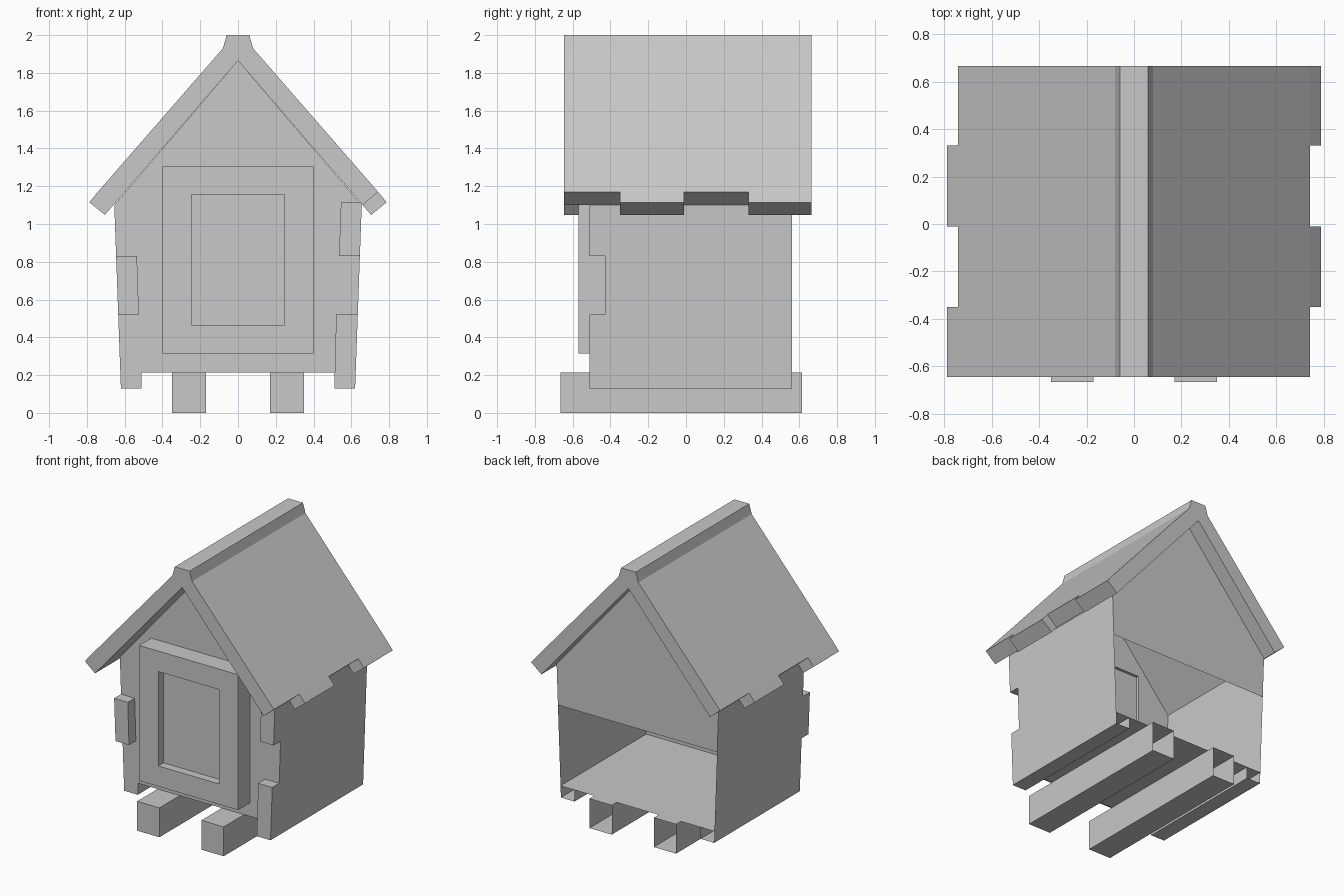
import bpy
import bmesh

cube = bpy.data.objects.get("Cube")
if cube:
    bpy.data.objects.remove(cube, do_unlink=True)

grey = bpy.data.materials.new("plain grey")
grey.use_nodes = True
COLOUR = (0.58, 0.58, 0.58, 1)
grey.diffuse_color = COLOUR
grey.node_tree.nodes["Principled BSDF"].inputs["Base Color"].default_value = COLOUR

# Main dimensions
FRONT, BACK, QUOIN = -0.43, 0.56, -0.51
BASE, FLOOR, EAVE, APEX = 0.13, 0.215, 1.1, 1.865
FOOT, SHOULDER, SILL = 0.62, 0.655, 0.51


def wall_x(z):
    """Half width of the leaning side walls at height z."""
    return FOOT + (SHOULDER - FOOT) * (z - BASE) / (EAVE - BASE)


def finish(name, bm):
    bmesh.ops.remove_doubles(bm, verts=bm.verts, dist=0.0005)
    mesh = bpy.data.meshes.new(name)
    bm.to_mesh(mesh)
    bm.free()
    mesh.materials.append(grey)
    obj = bpy.data.objects.new(name, mesh)
    bpy.context.collection.objects.link(obj)
    return obj


def sheets(name, polygons, mirror=False):
    """Thin surface from polygons, optionally repeated across x = 0."""
    bm = bmesh.new()
    for poly in polygons:
        bm.faces.new([bm.verts.new(p) for p in poly])
        if mirror:
            bm.faces.new([bm.verts.new((-x, y, z)) for x, y, z in reversed(poly)])
    return finish(name, bm)


def prism(name, profile, y0, y1, open_back=False):
    """Extrude an x-z profile along y."""
    bm = bmesh.new()
    a = [bm.verts.new((x, y0, z)) for x, z in profile]
    b = [bm.verts.new((x, y1, z)) for x, z in profile]
    bm.faces.new(a)
    if not open_back:
        bm.faces.new(b[::-1])
    n = len(profile)
    for i in range(n):
        j = (i + 1) % n
        bm.faces.new((a[j], a[i], b[i], b[j]))
    bmesh.ops.recalc_face_normals(bm, faces=bm.faces)
    return finish(name, bm)


def rect(half, z0, z1, y):
    return [(-half, y, z0), (half, y, z0), (half, y, z1), (-half, y, z1)]


def band(loop_a, loop_b):
    """Quads joining two matching loops."""
    n = len(loop_a)
    return [(loop_a[i], loop_a[(i + 1) % n], loop_b[(i + 1) % n], loop_b[i])
            for i in range(n)]


# Front wall with the door opening
DOOR, D0, D1 = 0.4, 0.315, 1.305
half_front = [(0, FLOOR), (SILL, FLOOR), (SILL, BASE), (FOOT, BASE), (SHOULDER, EAVE),
              (0, APEX), (0, D1), (DOOR, D1), (DOOR, D0), (0, D0)]
sheets("front_wall", [[(x, FRONT, z) for x, z in half_front]], mirror=True)

# Back gable above the open back
g = wall_x(0.8)
sheets("back_gable", [[(-g, BACK, 0.8), (-SHOULDER, BACK, EAVE), (0, BACK, APEX),
                       (SHOULDER, BACK, EAVE), (g, BACK, 0.8)]])

# Side walls
sheets("side_walls", [[(FOOT, FRONT, BASE), (FOOT, BACK, BASE),
                       (SHOULDER, BACK, EAVE), (SHOULDER, FRONT, EAVE)]], mirror=True)

# Floor and hollow side sills
f = wall_x(FLOOR)
sheets("floor", [[(-f, FRONT, FLOOR), (f, FRONT, FLOOR), (f, BACK, FLOOR), (-f, BACK, FLOOR)]])
sheets("side_sills", [
    [(FOOT, FRONT, BASE), (SILL, FRONT, BASE), (SILL, BACK, BASE), (FOOT, BACK, BASE)],
    [(SILL, FRONT, BASE), (SILL, FRONT, FLOOR), (SILL, BACK, FLOOR), (SILL, BACK, BASE)],
], mirror=True)

# Door frame with a recessed panel
outer = rect(DOOR, D0, D1, -0.57)
inner = rect(0.245, 0.465, 1.155, -0.57)
panel = rect(0.245, 0.465, 1.155, QUOIN)
rear = rect(DOOR, D0, D1, FRONT)
sheets("door", band(rear, outer) + band(outer, inner) + band(inner, panel) + [panel]
       + [rect(DOOR, D0, D1, -0.45)[::-1]])

# Corner blocks on the front wall
for name, side, z0, z1, depth in (("lower_right_block", 1, BASE, 0.52, 0.51),
                                  ("upper_right_block", 1, 0.83, 1.115, 0.535),
                                  ("left_block", -1, 0.52, 0.83, 0.525)):
    prism(name, [(side * depth, z0), (side * wall_x(z0), z0),
                 (side * wall_x(z1), z1), (side * (depth + 0.01), z1)], QUOIN, FRONT)

# Floor beams, open at the back
for name, side in (("right_beam", 1), ("left_beam", -1)):
    prism(name, [(side * 0.17, 0), (side * 0.35, 0), (side * 0.35, FLOOR),
                 (side * 0.17, FLOOR)], -0.665, 0.615, open_back=True)

# Roof with a raised ridge
half_roof = [(0.06, 2.0), (0.08, 1.93), (0.742, 1.17), (0.66, 1.1)]
prism("roof", half_roof + [(0, APEX)] + [(-x, z) for x, z in reversed(half_roof)],
      -0.645, 0.665)

# Staggered eave boards
steps = [-0.645, -0.35, -0.01, 0.33, 0.665]
for i in range(4):
    side = 1 if i % 2 else -1
    prism(f"eave_board_{i + 1}", [(side * x, z) for x, z in (
        (0.742, 1.17), (0.787, 1.115), (0.705, 1.048), (0.66, 1.1))], steps[i], steps[i + 1])
